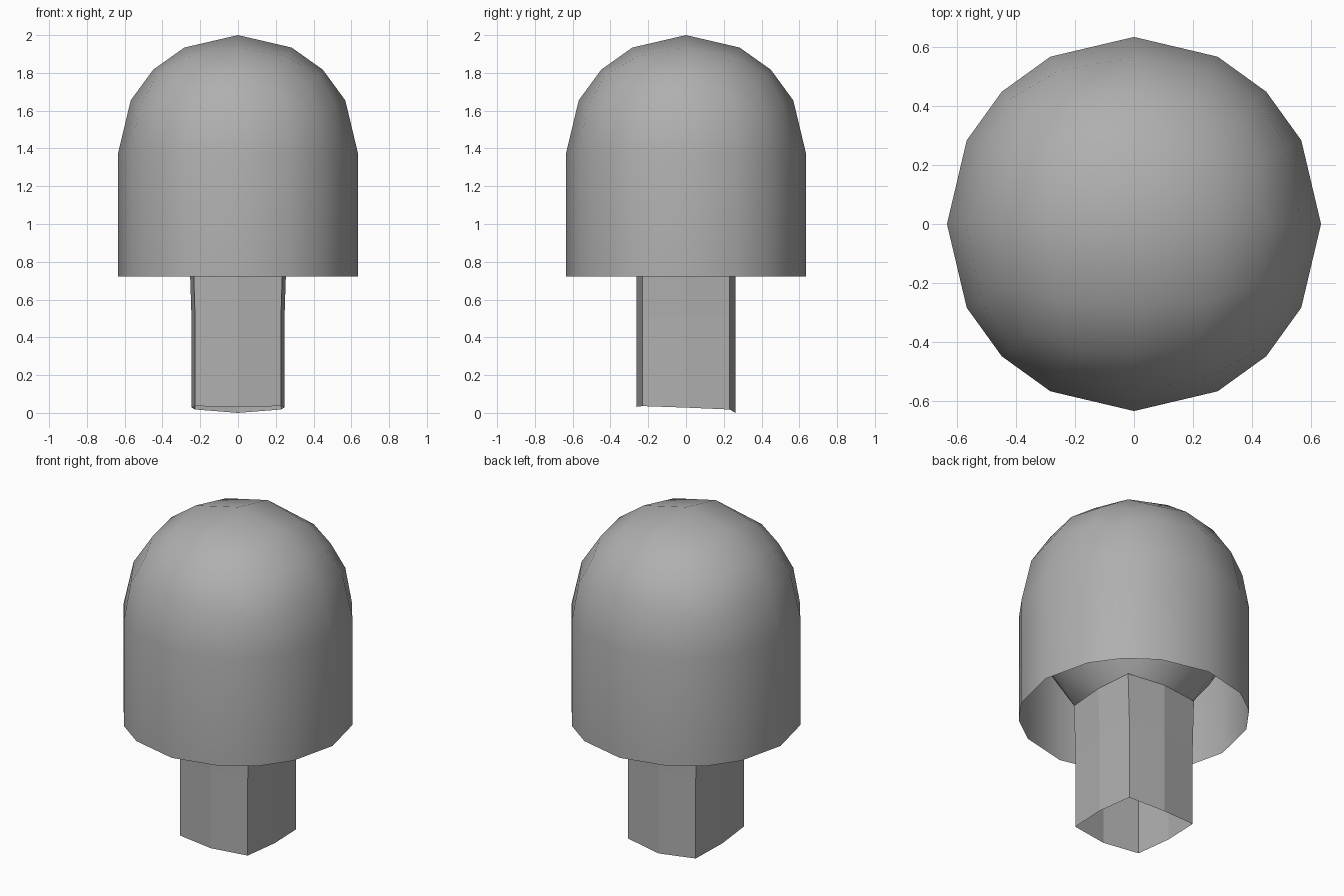
import bpy
import bmesh

# Remove the default cube
if "Cube" in bpy.data.objects:
    bpy.data.objects.remove(bpy.data.objects["Cube"], do_unlink=True)

grey = bpy.data.materials.new("mid_grey")
grey.use_nodes = True
COLOUR = (0.43, 0.43, 0.43, 1)
grey.diffuse_color = COLOUR
grey.node_tree.nodes["Principled BSDF"].inputs["Base Color"].default_value = COLOUR

EQUATOR, RADIUS, RIM, NECK = 1.375, 0.635, 0.722, 0.8


def finish(bm, name, smooth):
    """Turn a bmesh into a named object."""
    for f in bm.faces:
        f.smooth = smooth
    mesh = bpy.data.meshes.new(name)
    bm.to_mesh(mesh)
    bm.free()
    mesh.materials.append(grey)
    obj = bpy.data.objects.new(name, mesh)
    bpy.context.collection.objects.link(obj)


def half_sphere(sign):
    """Upper or lower half of a subdivided cube, ready to be rounded."""
    bm = bmesh.new()
    bmesh.ops.create_cube(bm, size=2)
    bmesh.ops.subdivide_edges(bm, edges=bm.edges[:], cuts=3, use_grid_fill=True)
    bmesh.ops.delete(bm, geom=[v for v in bm.verts if v.co.z * sign < -0.1],
                     context='VERTS')
    return bm


# Domed cap with its open skirt
bm = half_sphere(1)
for v in bm.verts:
    n = v.co.normalized()
    v.co = (n.x * RADIUS, n.y * RADIUS, EQUATOR + n.z * (2 - EQUATOR))
rim = [e for e in bm.edges if e.is_boundary]
skirt = bmesh.ops.extrude_edge_only(bm, edges=rim)["geom"]
for v in skirt:
    if isinstance(v, bmesh.types.BMVert):
        v.co.z = RIM
bmesh.ops.recalc_face_normals(bm, faces=bm.faces[:])
finish(bm, "cap", True)

# Underside bowl inside the cap, open where the stem meets it
bm = half_sphere(-1)
inner = [f for f in bm.faces if f.calc_center_median().z < -0.9
         and max(abs(c) for c in f.calc_center_median().xy) < 0.5]
bmesh.ops.delete(bm, geom=inner, context='FACES')
for v in bm.verts:
    at_neck = v.co.z < -0.9 and max(abs(v.co.x), abs(v.co.y)) < 0.6
    n = v.co.normalized()
    r = RADIUS if abs(n.z) < 0.01 else 0.57
    v.co = (n.x * r, n.y * r, NECK if at_neck else EQUATOR + n.z * 0.6)
bmesh.ops.recalc_face_normals(bm, faces=bm.faces[:])
for f in bm.faces:
    if f.normal.z > 0:
        f.normal_flip()
finish(bm, "cap_underside", True)

# Hollow stem: bulged square tube, uneven at the foot, slightly wider at the neck
SIDE_X, SIDE_Y, MID_X, MID_Y = 0.227, 0.231, 0.246, 0.262
outline = [(SIDE_X, SIDE_Y, 0.018), (0, MID_Y, 0.0), (-SIDE_X, SIDE_Y, 0.018),
           (-MID_X, 0, 0.028), (-SIDE_X, -SIDE_Y, 0.036), (0, -MID_Y, 0.032),
           (SIDE_X, -SIDE_Y, 0.036), (MID_X, 0, 0.028)]
bm = bmesh.new()
rings = [[bm.verts.new(p) for p in outline]]
for z, widen in ((0.5, 1), (NECK, 1.04)):
    rings.append([bm.verts.new((x * widen, y, z)) for x, y, foot in outline])
for low, high in zip(rings, rings[1:]):
    for i in range(len(outline)):
        j = (i + 1) % len(outline)
        bm.faces.new((low[i], low[j], high[j], high[i]))
finish(bm, "stem", False)
